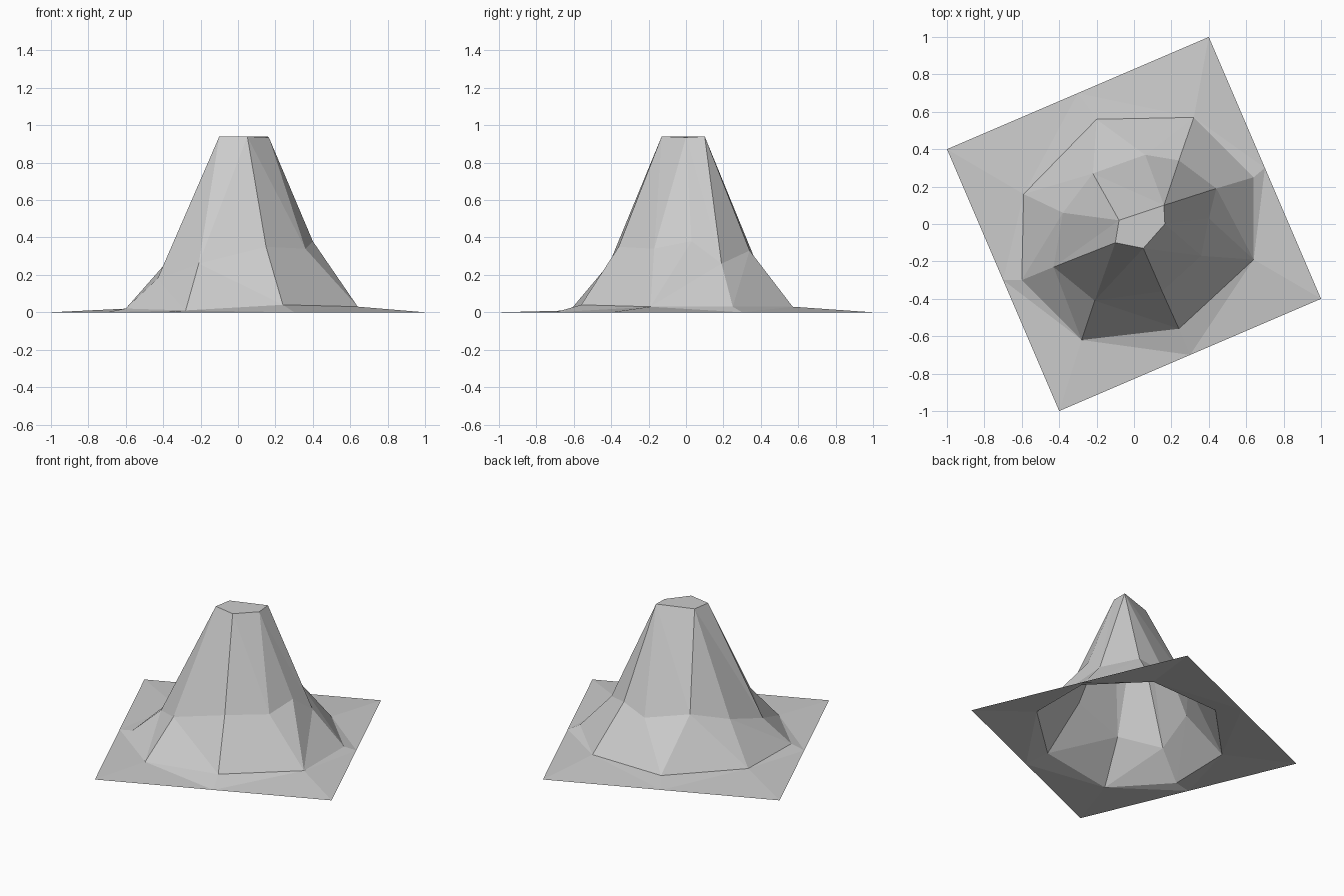
import bpy
import bmesh
from math import atan2, cos, sin, pi, sqrt
from mathutils import Vector

default_cube = bpy.data.objects.get("Cube")
if default_cube:
    bpy.data.objects.remove(default_cube, do_unlink=True)

# One stone colour for the whole landform
stone = bpy.data.materials.new("light_grey_stone")
stone.use_nodes = True
stone.diffuse_color = (0.6, 0.6, 0.6, 1)
stone.node_tree.nodes["Principled BSDF"].inputs["Base Color"].default_value = (0.6, 0.6, 0.6, 1)


def square_ring(mid_x, mid_y):
    """Corners and edge midpoints of a turned square, starting at a midpoint."""
    half = sqrt(mid_x ** 2 + mid_y ** 2)
    turn = atan2(mid_y, mid_x)
    ring = []
    for step in range(8):
        radius = half * (sqrt(2) if step % 2 else 1)
        angle = turn + step * pi / 4
        ring.append((radius * cos(angle), radius * sin(angle), 0))
    return ring


def bridge(bm, lower, upper, steps):
    """Fill the band between two closed rings: L steps along the lower, U the upper."""
    i = j = 0
    for step in steps:
        a, b = lower[i % len(lower)], upper[j % len(upper)]
        if step == "L":
            i += 1
            bm.faces.new((a, lower[i % len(lower)], b))
        else:
            j += 1
            bm.faces.new((a, upper[j % len(upper)], b))


def build_part(name, rings, bands, cap=False):
    """Stack rings from the outside in, with an optional flat cap."""
    bm = bmesh.new()
    loops = [[bm.verts.new(Vector(point)) for point in ring] for ring in rings]
    for lower, upper, steps in zip(loops, loops[1:], bands):
        bridge(bm, lower, upper, steps)
    if cap:
        bm.faces.new(loops[-1])
    # Every face of this open surface looks upwards
    bm.normal_update()
    for face in bm.faces:
        face.smooth = False
        if face.normal.z < 0:
            face.normal_flip()
    mesh = bpy.data.meshes.new(name)
    bm.to_mesh(mesh)
    bm.free()
    mesh.materials.append(stone)
    part = bpy.data.objects.new(name, mesh)
    bpy.context.collection.objects.link(part)
    return part


# Rings run anticlockwise from the crease on the left side
ground_edge = square_ring(0.7, 0.3)
foot = [
    (0.64, 0.25, 0.03), (0.32, 0.57, 0.03), (-0.2, 0.56, 0.02), (-0.59, 0.16, 0.02),
    (-0.6, -0.3, 0.02), (-0.28, -0.62, 0.01), (0.24, -0.56, 0.04), (0.64, -0.19, 0.03),
]
shoulder = [
    (0.44, 0.19, 0.26), (0.24, 0.34, 0.33), (0.06, 0.37, 0.28), (-0.22, 0.27, 0.34),
    (-0.38, 0.06, 0.27), (-0.43, -0.23, 0.18), (-0.21, -0.41, 0.26), (0.15, -0.36, 0.35),
    (0.36, -0.17, 0.34), (0.4, 0.03, 0.38),
]
summit = [
    (0.16, 0.1, 0.94), (-0.08, 0.02, 0.94), (-0.1, -0.1, 0.94),
    (0.05, -0.13, 0.94), (0.165, 0, 0.935),
]

# Thin ground sheet, open under the mountain
build_part("ground_sheet", [ground_edge, foot], ["ULLU" * 4])

# Hollow faceted mountain with a flat top
build_part("mountain", [foot, shoulder, summit],
           ["ULULULULULULUULUUL", "LLLULLULULLULLU"], cap=True)
